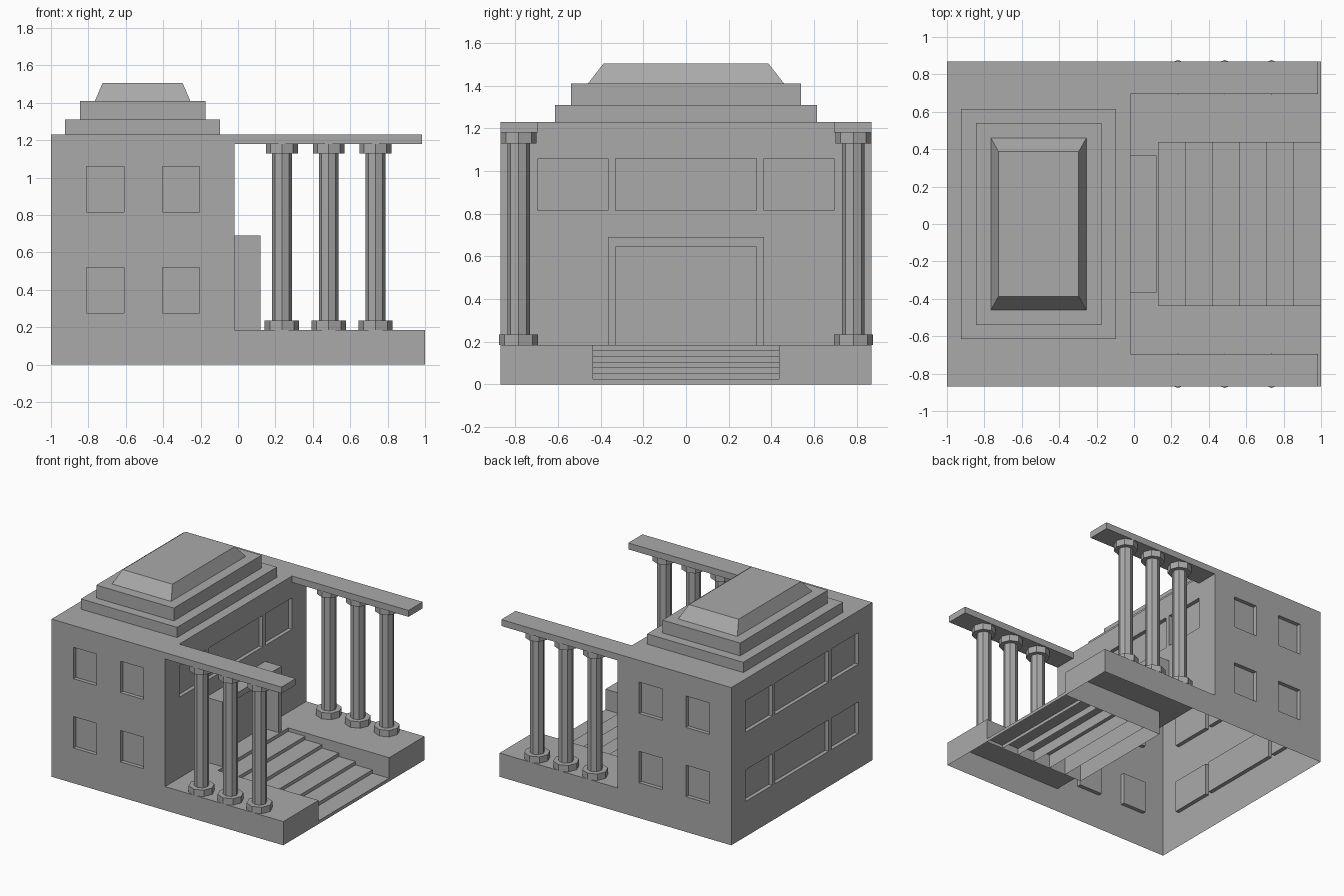
import bpy, bmesh
from mathutils import Matrix, Vector

if "Cube" in bpy.data.objects:
    bpy.data.objects.remove(bpy.data.objects["Cube"])

stone = bpy.data.materials.new("grey_stone")
stone.use_nodes = True
GREY = (0.4, 0.4, 0.4, 1)
stone.diffuse_color = GREY
stone.node_tree.nodes["Principled BSDF"].inputs["Base Color"].default_value = GREY


def finish(name, bm):
    mesh = bpy.data.meshes.new(name)
    bm.to_mesh(mesh)
    bm.free()
    mesh.materials.append(stone)
    obj = bpy.data.objects.new(name, mesh)
    bpy.context.collection.objects.link(obj)
    return obj


def shell(name, xs, ys, zs, filled=lambda x, y, z: True):
    """Outer skin, open underneath, of the grid cells that the rule fills."""
    axes = (xs, ys, zs)
    counts = [len(a) - 1 for a in axes]

    def solid(cell):
        if any(c < 0 or c >= n for c, n in zip(cell, counts)):
            return False
        return filled(*[(a[c] + a[c + 1]) / 2 for a, c in zip(axes, cell)])

    bm = bmesh.new()
    cells = [(i, j, k) for i in range(counts[0])
             for j in range(counts[1]) for k in range(counts[2])]
    for cell in filter(solid, cells):
        for axis in range(3):
            for side in (0, 1):
                beside = list(cell)
                beside[axis] += 2 * side - 1
                if solid(beside) or (axis == 2 and beside[2] < 0):
                    continue
                u, v = (axis + 1) % 3, (axis + 2) % 3
                corners = []
                for du, dv in ((0, 0), (1, 0), (1, 1), (0, 1)):
                    at = list(cell)
                    at[axis] += side
                    at[u] += du
                    at[v] += dv
                    corners.append(bm.verts.new([a[c] for a, c in zip(axes, at)]))
                bm.faces.new(corners if side else corners[::-1])
    bmesh.ops.remove_doubles(bm, verts=bm.verts, dist=0.0001)
    bmesh.ops.dissolve_limit(bm, angle_limit=0.01, verts=bm.verts, edges=bm.edges)
    return finish(name, bm)


def mirrored(values):
    return [-v for v in reversed(values)] + values


# Main hall, podium and the two side beams, with recessed windows
WALL, DECK, ROOF = -0.02, 0.185, 1.23
HALF, DEPTH = 0.87, 0.03
STAIR_X, STAIR_Y = 0.13, 0.435
BEAM_X, BEAM_Y, BEAM_Z = 0.985, 0.695, 1.18
WINDOW_X = (-0.81, -0.61, -0.405, -0.205)
WINDOW_Z = (0.275, 0.52, 0.815, 1.06)
MIDDLE, OUTER = 0.33, 0.365


def in_pairs(v, p):
    return p[0] < v < p[1] or p[2] < v < p[3]


def hall_rule(x, y, z):
    y = abs(y)
    if x < WALL:
        side = y > HALF - DEPTH and in_pairs(x, WINDOW_X)
        end = x < DEPTH - 1 or (x > WALL - DEPTH and z > WINDOW_Z[2])
        end = end and (y < MIDDLE or OUTER < y < BEAM_Y)
        return not (in_pairs(z, WINDOW_Z) and (side or end))
    if z < DECK:
        return x < STAIR_X or y > STAIR_Y
    return x < BEAM_X and y > BEAM_Y and z > BEAM_Z


shell("hall_and_podium",
      [-1, DEPTH - 1, *WINDOW_X, WALL - DEPTH, WALL, STAIR_X, BEAM_X, 1],
      mirrored([MIDDLE, OUTER, STAIR_Y, BEAM_Y, HALF - DEPTH, HALF]),
      [0, DECK, *WINDOW_Z, BEAM_Z, ROOF], hall_rule)

# Door surround
LINTEL = 0.645
shell("door_surround", [WALL, 0.12], mirrored([MIDDLE, OUTER]), [DECK, LINTEL, 0.69],
      lambda x, y, z: abs(y) > MIDDLE or z > LINTEL)

# Steps going down to the outer edge
STEPS = 6
run = (1 - STAIR_X) / STEPS
rise = (DECK - 0.025) / STEPS
for i in range(STEPS):
    x = STAIR_X + i * run
    shell(f"step_{i + 1}", [x, x + run], mirrored([STAIR_Y]), [0, DECK - (i + 1) * rise])

# Stepped roof with a sloping cap
MID_X = -0.51
TIER, CAP, PEAK = 1.31, 1.41, 1.505
shell("lower_roof_tier", [MID_X - 0.415, MID_X + 0.415], mirrored([0.615]), [ROOF, TIER])
shell("upper_roof_tier", [MID_X - 0.335, MID_X + 0.335], mirrored([0.54]), [TIER, CAP])
cap = shell("roof_cap", [MID_X - 0.255, MID_X + 0.255], mirrored([0.46]), [CAP, PEAK])
for v in cap.data.vertices:
    if v.co.z > CAP + 0.01:
        v.co.x = MID_X + (v.co.x - MID_X) * 0.84
        v.co.y *= 0.84

# Octagonal columns, three on each side
COLUMN_Y, BLOCK = 0.785, 0.05


def column(name, x, y):
    bm = bmesh.new()
    for radius, low, high in ((0.092, DECK, DECK + BLOCK),
                              (0.053, DECK + BLOCK, BEAM_Z - BLOCK),
                              (0.085, BEAM_Z - BLOCK, BEAM_Z)):
        bmesh.ops.create_cone(bm, cap_ends=True, segments=8, radius1=radius,
                              radius2=radius, depth=high - low,
                              matrix=Matrix.Translation(Vector((x, y, (low + high) / 2))))
    finish(name, bm)


for side, sign in (("front", -1), ("back", 1)):
    for i in range(3):
        column(f"{side}_column_{i + 1}", 0.235 + i * 0.25, sign * COLUMN_Y)
